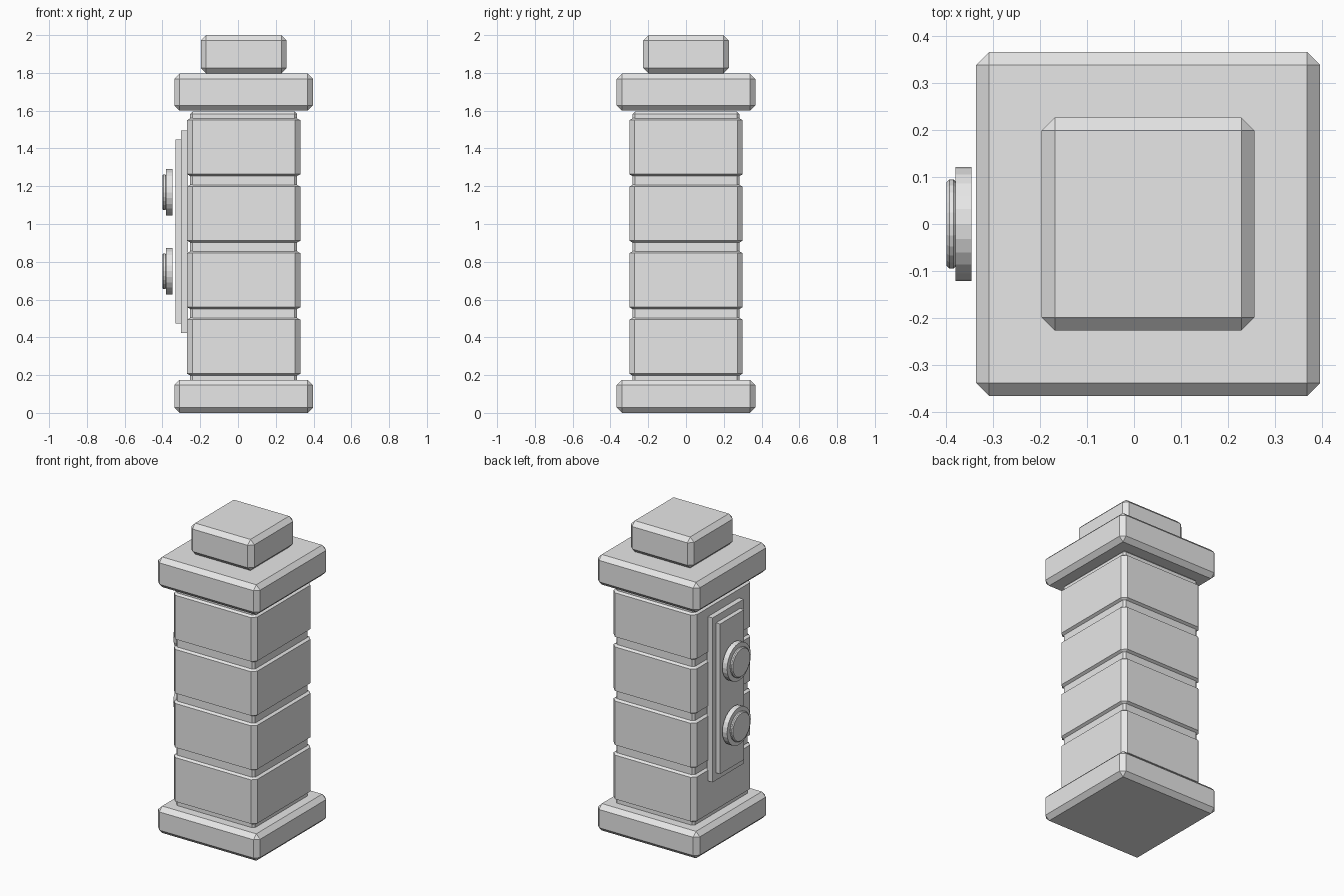
import bpy, bmesh, math
from mathutils import Matrix, Vector

old = bpy.data.objects.get("Cube")
if old:
    bpy.data.objects.remove(old, do_unlink=True)

stone = bpy.data.materials.new("pale_grey")
stone.use_nodes = True
GREY = (0.8, 0.8, 0.8, 1)
stone.diffuse_color = GREY
stone.node_tree.nodes["Principled BSDF"].inputs["Base Color"].default_value = GREY

AXIS = 0.03  # the pillar stands slightly off centre to balance the side panel


def finish(name, bm):
    mesh = bpy.data.meshes.new(name)
    bm.to_mesh(mesh)
    bm.free()
    mesh.materials.append(stone)
    obj = bpy.data.objects.new(name, mesh)
    bpy.context.collection.objects.link(obj)


def chamfer(bm, edges, width):
    bmesh.ops.bevel(bm, geom=list(edges), offset=width, segments=1,
                    profile=0.5, affect='EDGES')


def box(name, x, half_x, half_y, z0, z1, bevel=0, squash=1):
    """Box with chamfered edges; squash flattens the chamfer vertically."""
    bm = bmesh.new()
    bmesh.ops.create_cube(bm, size=2)
    bmesh.ops.scale(bm, vec=(half_x, half_y, (z1 - z0) / 2 / squash), verts=bm.verts)
    if bevel:
        chamfer(bm, bm.edges, bevel)
    bmesh.ops.scale(bm, vec=(1, 1, squash), verts=bm.verts)
    bmesh.ops.translate(bm, vec=(x, 0, (z0 + z1) / 2), verts=bm.verts)
    finish(name, bm)


def disc(name, x0, x1, radius, z, bevel=0):
    """Short cylinder lying along x."""
    bm = bmesh.new()
    bmesh.ops.create_cone(bm, cap_ends=True, segments=24, radius1=radius,
                          radius2=radius, depth=x1 - x0)
    if bevel:
        rims = [e for e in bm.edges if abs(e.verts[0].co.z - e.verts[1].co.z) < 1e-5]
        chamfer(bm, rims, bevel)
    place = Matrix.Translation(Vector(((x0 + x1) / 2, 0, z)))
    bm.transform(place @ Matrix.Rotation(math.pi / 2, 4, 'Y'))
    finish(name, bm)


# Pillar: foot, core, stacked blocks, capital and top block
box("base_slab", AXIS, 0.367, 0.367, 0, 0.175, 0.028)
box("core", AXIS, 0.283, 0.283, 0.16, 1.595, 0.013)
for i in range(4):
    bottom = 0.192 + 0.352 * i
    box(f"block_{i + 1}", AXIS, 0.3, 0.3, bottom, bottom + 0.317, 0.028, 0.55)
box("capital_slab", AXIS, 0.367, 0.367, 1.6, 1.796, 0.028)
box("top_block", AXIS, 0.227, 0.227, 1.798, 2, 0.028)

# Control panel on the side
box("panel_back_plate", -0.284, 0.019, 0.16, 0.424, 1.494)
box("panel_front_plate", -0.317, 0.015, 0.124, 0.472, 1.448)

# Two round buttons
for name, z in (("lower", 0.75), ("upper", 1.168)):
    disc(f"{name}_button_ring", -0.381, -0.347, 0.122, z)
    disc(f"{name}_button_cap", -0.4, -0.379, 0.095, z, 0.006)
